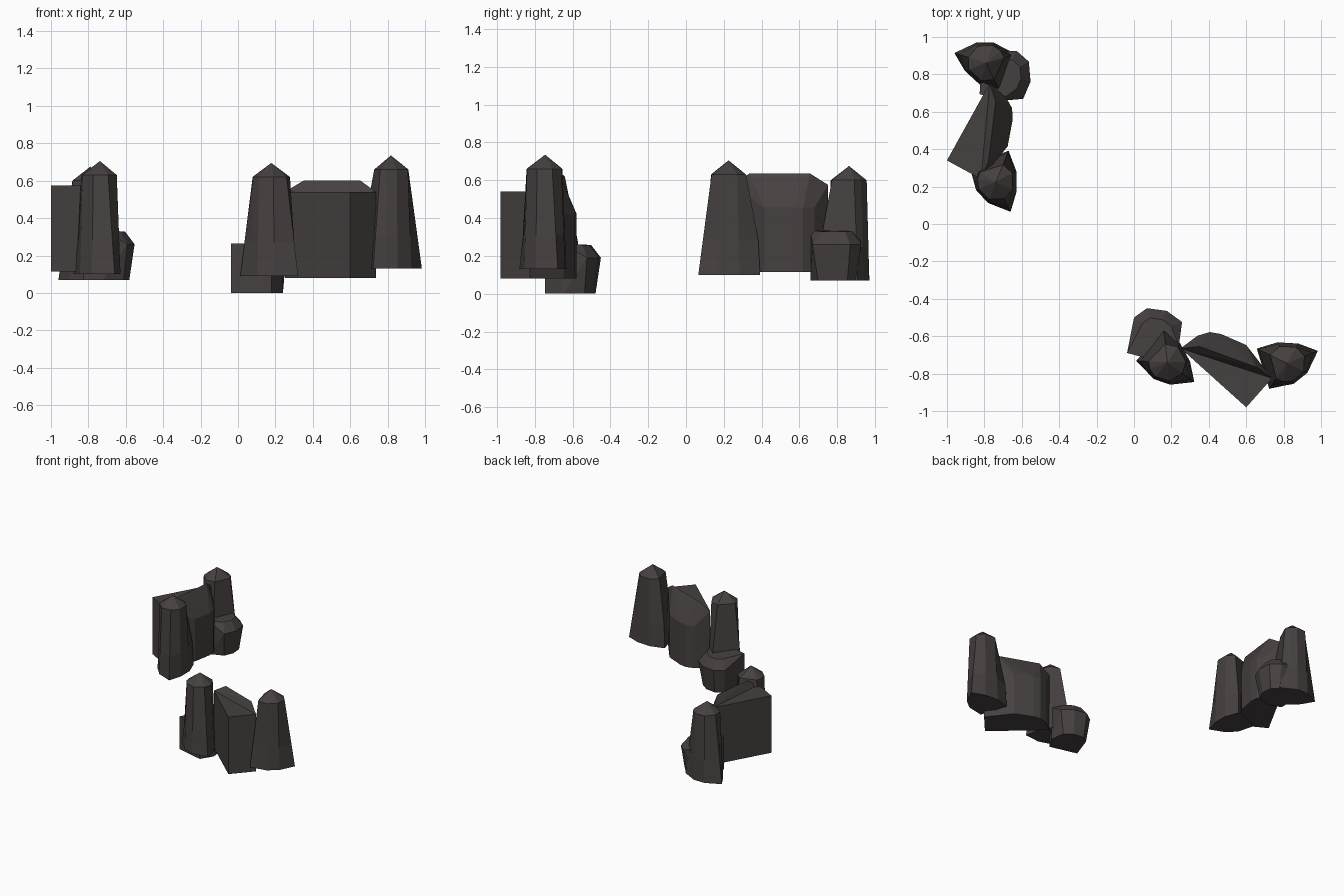
import bpy, bmesh
from math import radians, cos, sin
from mathutils import Matrix, Vector

if "Cube" in bpy.data.objects:
    bpy.data.objects.remove(bpy.data.objects["Cube"])

stone = bpy.data.materials.new("dark_stone")
stone.diffuse_color = (0.062, 0.052, 0.051, 1)
stone.use_nodes = True
stone.node_tree.nodes["Principled BSDF"].inputs["Base Color"].default_value = stone.diffuse_color


def finish(name, bm, matrix):
    bm.transform(matrix)
    bmesh.ops.recalc_face_normals(bm, faces=bm.faces)
    me = bpy.data.meshes.new(name)
    bm.to_mesh(me)
    bm.free()
    me.materials.append(stone)
    bpy.context.collection.objects.link(bpy.data.objects.new(name, me))


def place(pivot, target, angle):
    return (Matrix.Translation(target) @ Matrix.Rotation(radians(angle), 4, 'Z')
            @ Matrix.Translation(-Vector(pivot)))


def hulls(name, groups, matrix):
    """One mesh made of a convex chunk per point group."""
    bm = bmesh.new()
    for pts in groups:
        vs = [bm.verts.new(p) for p in pts]
        res = bmesh.ops.convex_hull(bm, input=vs)
        junk = {g for g in res["geom_interior"] + res["geom_unused"]
                if isinstance(g, bmesh.types.BMVert)}
        bmesh.ops.delete(bm, geom=list(junk), context='VERTS')
    bmesh.ops.dissolve_limit(bm, angle_limit=radians(2),
                             verts=bm.verts, edges=bm.edges)
    finish(name, bm, matrix)


# Spire: flared three-cornered foot, tapering shaft and pointed cap
SPIRE = [(0, .178), (38, .122), (92, .123), (132, .180),
         (213, .166), (236, .124), (266, .115), (313, .120)]


def spire(name, pos, angle):
    bm = bmesh.new()
    rings = []
    for z, t in ((0, 0), (.18, .34), (.53, 1)):
        ring = []
        for a, r in SPIRE:
            k = .12 if (a == 132 and z == .18) else t
            rr = r + (.1 - r) * k
            ring.append(bm.verts.new((rr * cos(radians(a)), rr * sin(radians(a)), z)))
        rings.append(ring)
    tip = bm.verts.new((0, 0, .605))
    n = len(SPIRE)
    bm.faces.new(rings[0][::-1])
    for i in range(n):
        j = (i + 1) % n
        for lo, hi in zip(rings, rings[1:]):
            bm.faces.new((lo[i], lo[j], hi[j], hi[i]))
        bm.faces.new((rings[2][i], rings[2][j], tip))
    finish(name, bm, place((0, 0, 0), pos, angle))


# Slab: wedge plan with flat front corner, raised ridge and chamfered back
FRONT = [(.25, -.665), (.60, -.98), (.738, -.825)]
BACK = [(.34, -.597), (.406, -.578), (.465, -.588), (.60, -.647)]
RIDGE = [(.35, -.655), (.655, -.765)]
CHAMFER = [(.36, -.622), (.585, -.692)]


def at(pts, z):
    return [(x, y, z) for x, y in pts]


def slab(name, target, angle):
    body = at(FRONT + BACK, .08) + at(FRONT, .54) + at(BACK, .42)
    hump = at([FRONT[0], FRONT[2]], .54) + at(RIDGE, .60) + at(CHAMFER, .495) + at(BACK, .42)
    hulls(name, [body, hump], place((.60, -.98, .08), target, angle))


# Low boulder: flat top, back side bulges out and is chamfered
CORNERS = [(-.037, -.69), (.18, -.745), (.24, -.65)]
BULGE = [(0, -.50), (.07, -.45), (.176, -.465), (.257, -.524)]


def boulder(name, target, angle):
    c = Vector((.11, -.58))

    def inset(k):
        return [tuple(c + (Vector(p) - c) * k) for p in BULGE]
    pts = (at(CORNERS, 0) + at(CORNERS, .265) + at(inset(.78), 0)
           + at(BULGE, .19) + at(inset(.6), .258))
    hulls(name, [pts], place((.11, -.58, 0), target, angle))


# Front cluster
slab("front_slab", (.60, -.98, .08), 0)
boulder("front_boulder", (.11, -.58, 0), 0)
spire("front_spire_left", (.178, -.74, .09), -36)
spire("front_spire_right", (.818, -.745, .13), 22)

# Back cluster: the same stones turned
slab("back_slab", (-1.0, .34, .115), -77)
boulder("back_boulder", (-.68, .80, .07), -77)
spire("back_spire_far", (-.79, .862, .07), 163)
spire("back_spire_near", (-.738, .225, .10), -64)
